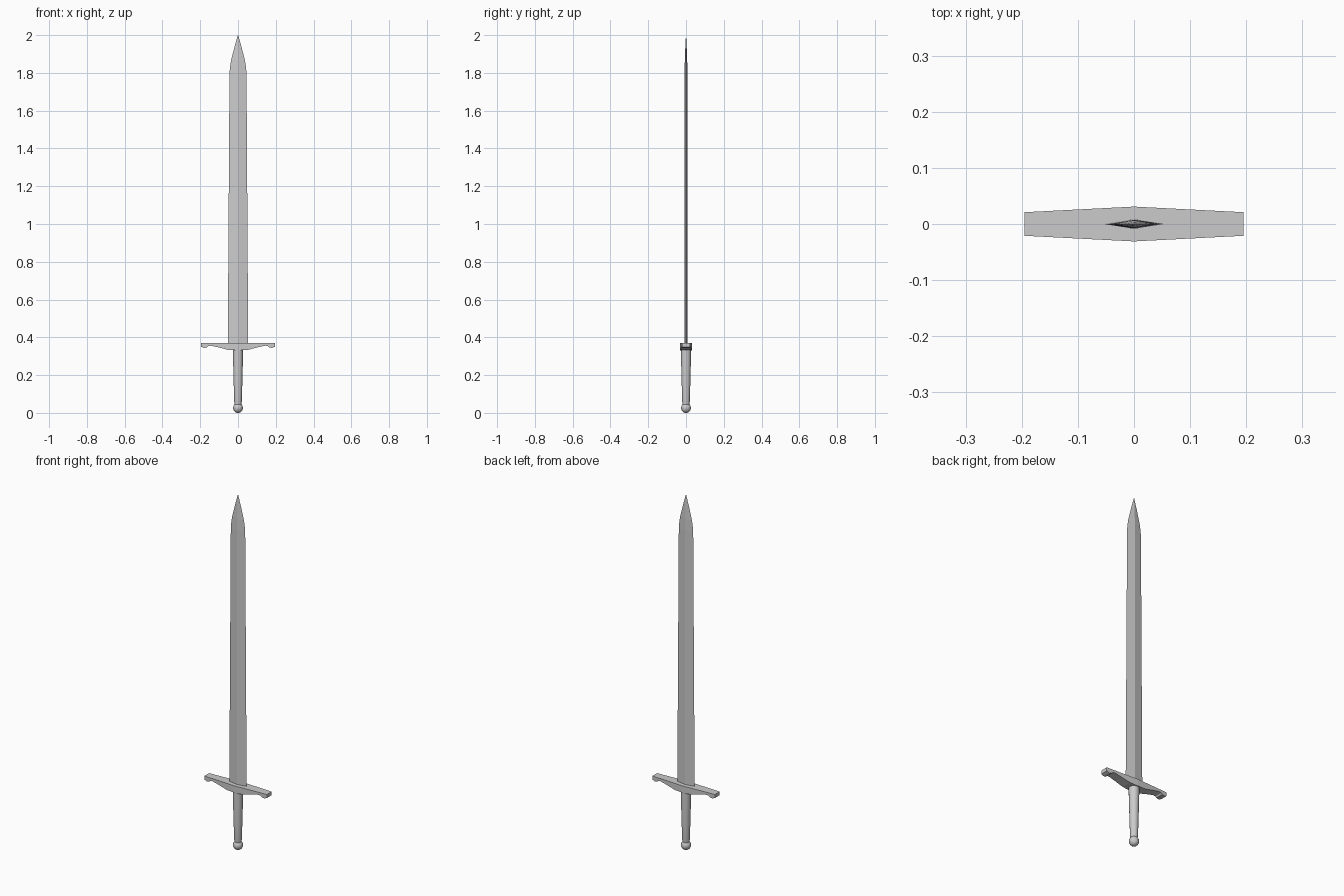
import bpy, math

if "Cube" in bpy.data.objects:
    bpy.data.objects.remove(bpy.data.objects["Cube"])


def loft(name, rings, smooth=None):
    """Skin a list of equal-length point rings and cap both ends."""
    n = len(rings[0])
    verts = [p for ring in rings for p in ring]
    faces = [(k * n + i, k * n + (i + 1) % n, (k + 1) * n + (i + 1) % n, (k + 1) * n + i)
             for k in range(len(rings) - 1) for i in range(n)]
    faces.append(tuple(reversed(range(n))))
    faces.append(tuple(range(len(verts) - n, len(verts))))
    mesh = bpy.data.meshes.new(name)
    mesh.from_pydata(verts, [], faces)
    mesh.update()
    obj = bpy.data.objects.new(name, mesh)
    bpy.context.collection.objects.link(obj)
    if smooth:
        bpy.context.view_layer.objects.active = obj
        obj.select_set(True)
        bpy.ops.object.shade_smooth_by_angle(angle=math.radians(smooth))
        obj.select_set(False)
    return obj


def diamond(w, t, z):
    return [(w, 0, z), (0, t, z), (-w, 0, z), (0, -t, z)]


def circle(r, z, n=16):
    return [(r * math.cos(2 * math.pi * i / n), r * math.sin(2 * math.pi * i / n), z)
            for i in range(n)]


# Blade: diamond section tapering to a point
loft("blade", [diamond(w, t, z) for w, t, z in [
    (0.054, 0.0085, 0.36), (0.045, 0.0075, 1.80), (0.043, 0.007, 1.825),
    (0.037, 0.0065, 1.865), (0.018, 0.0035, 1.94), (0.0008, 0.0003, 2.0)]])

# Crossguard: flat top, sagging middle, small hooked ends
half = [(0.0, 0.331), (0.05, 0.333), (0.10, 0.346), (0.145, 0.356),
        (0.158, 0.353), (0.165, 0.346), (0.18, 0.344), (0.195, 0.350)]
stations = [(-x, z) for x, z in reversed(half[1:])] + half
guard_rings = []
for x, z in stations:
    d = 0.031 - 0.010 * abs(x) / 0.195
    guard_rings.append([(x, -d, z), (x, d, z), (x, d, 0.37), (x, -d, 0.37)])
loft("crossguard", guard_rings)

# Grip: round, slightly narrower towards the pommel
loft("grip", [circle(r, z) for r, z in [
    (0.018, 0.045), (0.020, 0.058), (0.023, 0.16), (0.0265, 0.30), (0.0265, 0.34)]], 40)

# Pommel: small ball
pommel_rings = []
for k in range(9):
    a = math.pi * (0.06 + 0.88 * k / 8)
    pommel_rings.append(circle(0.026 * math.sin(a), 0.0265 - 0.027 * math.cos(a)))
loft("pommel", pommel_rings, 40)
